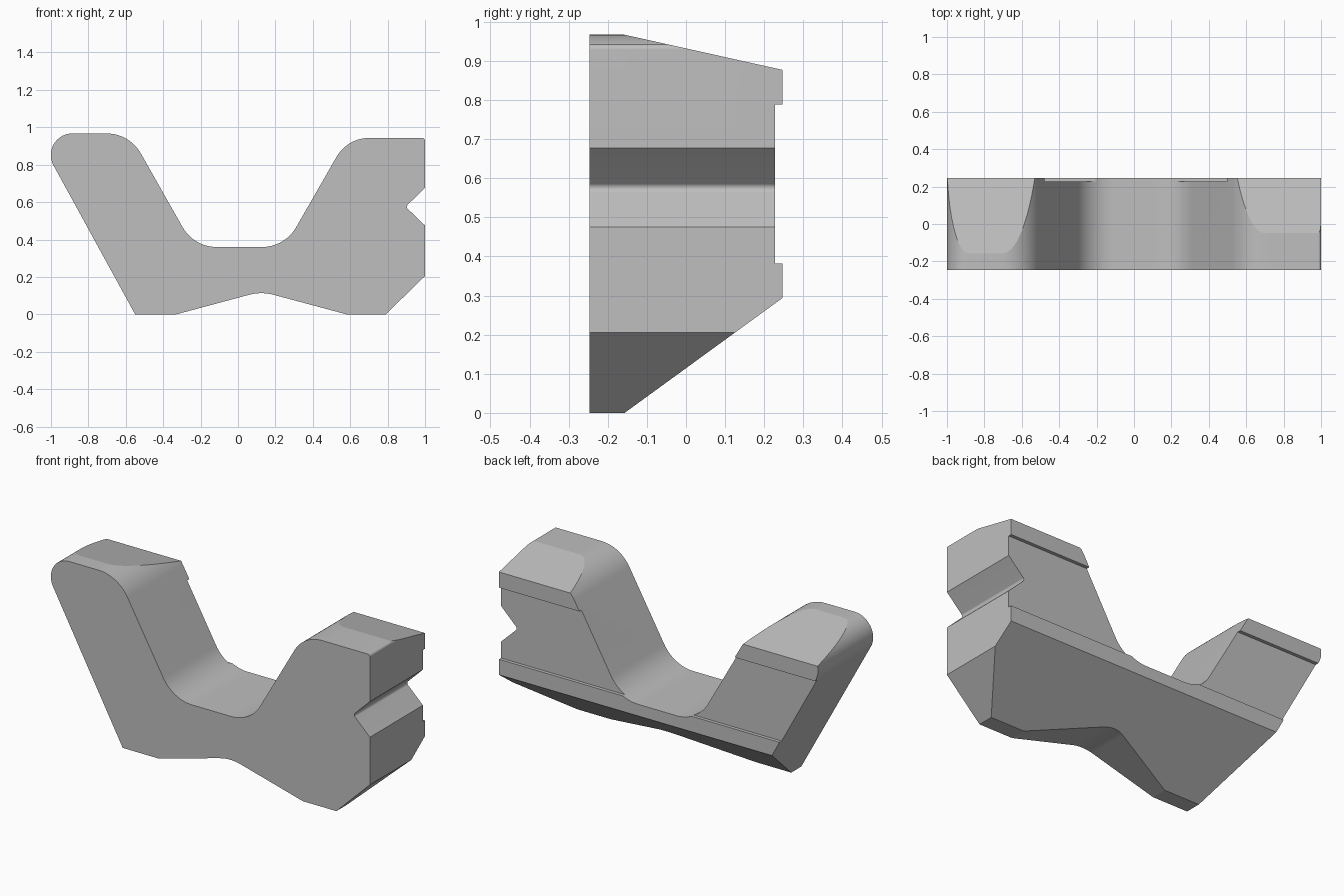
import bpy, bmesh, math
from mathutils import Vector

cube = bpy.data.objects.get("Cube")
if cube:
    bpy.data.objects.remove(cube, do_unlink=True)

HALF_DEPTH = 0.247
HEIGHT = 0.967


def fillet(prev, corner, nxt, radius, steps=14):
    """Round one corner of a profile with a tangent arc."""
    if radius == 0:
        return [corner]
    a, b = (prev - corner).normalized(), (nxt - corner).normalized()
    half = a.angle(b) / 2
    start = corner + a * radius / math.tan(half)
    centre = corner + (a + b).normalized() * radius / math.sin(half)
    r0 = start - centre
    sweep = math.pi - 2 * half
    if a.x * b.y - a.y * b.x > 0:
        sweep = -sweep
    points = []
    for i in range(steps + 1):
        t = sweep * i / steps
        c, s = math.cos(t), math.sin(t)
        points.append(centre + Vector((r0.x * c - r0.y * s, r0.x * s + r0.y * c)))
    return points


def cut(bm, point, normal):
    """Slice away everything beyond a plane and close the opening."""
    geom = bm.verts[:] + bm.edges[:] + bm.faces[:]
    result = bmesh.ops.bisect_plane(bm, geom=geom, dist=1e-6, plane_co=point,
                                    plane_no=normal, clear_outer=True)
    edges = [e for e in result["geom_cut"] if isinstance(e, bmesh.types.BMEdge)]
    bmesh.ops.holes_fill(bm, edges=edges, sides=0)


# Front profile: x, z, corner radius
corners = [
    (-0.55, 0, 0), (-0.33, 0, 0), (0.125, 0.122, 0.25), (0.58, 0, 0),
    (0.79, 0, 0), (1, 0.205, 0), (1, 0.475, 0), (0.896, 0.575, 0.015),
    (1, 0.677, 0), (1, 0.943, 0.015), (0.585, 0.943, 0.2), (0.25, 0.36, 0.21),
    (-0.236, 0.36, 0.21), (-0.58, HEIGHT, 0.21), (-1.08, HEIGHT, 0.115),
]
points = [Vector(c[:2]) for c in corners]
outline = []
for i, corner in enumerate(corners):
    outline += fillet(points[i - 1], points[i], points[(i + 1) % len(points)], corner[2])

# Extruded bracket body
bm = bmesh.new()
face = bm.faces.new([bm.verts.new((p.x, -HALF_DEPTH, p.y)) for p in outline])
extruded = bmesh.ops.extrude_face_region(bm, geom=[face], use_keep_orig=True)
bmesh.ops.translate(bm, vec=(0, 2 * HALF_DEPTH, 0),
                    verts=[v for v in extruded["geom"] if isinstance(v, bmesh.types.BMVert)])
bmesh.ops.recalc_face_normals(bm, faces=bm.faces[:])

# Sloping cuts along the rear top and rear bottom
cut(bm, (0, -0.157, HEIGHT), (0, 0.09, 0.404))
cut(bm, (0, -0.157, 0), (0, 0.294, -0.404))
bmesh.ops.recalc_face_normals(bm, faces=bm.faces[:])
mesh = bpy.data.meshes.new("bracket_body")
bm.to_mesh(mesh)
bm.free()
body = bpy.data.objects.new("bracket_body", mesh)
bpy.context.collection.objects.link(body)

# Shallow recess across the back
bpy.ops.mesh.primitive_cube_add(size=1, location=(0, 0.278, 0.585))
cutter = bpy.context.object
cutter.name = "recess_cutter"
cutter.scale = (3, 0.1, 0.406)
cutter.hide_render = True
bpy.context.view_layer.update()
recess = body.modifiers.new("back_recess", "BOOLEAN")
recess.operation = "DIFFERENCE"
recess.solver = "EXACT"
recess.object = cutter

bpy.ops.object.select_all(action="DESELECT")
bpy.context.view_layer.objects.active = body
body.select_set(True)
bpy.ops.object.modifier_apply(modifier=recess.name)
bpy.data.objects.remove(cutter, do_unlink=True)

# Plain grey finish
grey = bpy.data.materials.new("light_grey")
grey.use_nodes = True
colour = (0.52, 0.52, 0.52, 1)
grey.diffuse_color = colour
grey.node_tree.nodes["Principled BSDF"].inputs["Base Color"].default_value = colour
body.data.materials.clear()
body.data.materials.append(grey)
for polygon in body.data.polygons:
    polygon.material_index = 0
bpy.ops.object.shade_smooth_by_angle(angle=math.radians(10))
